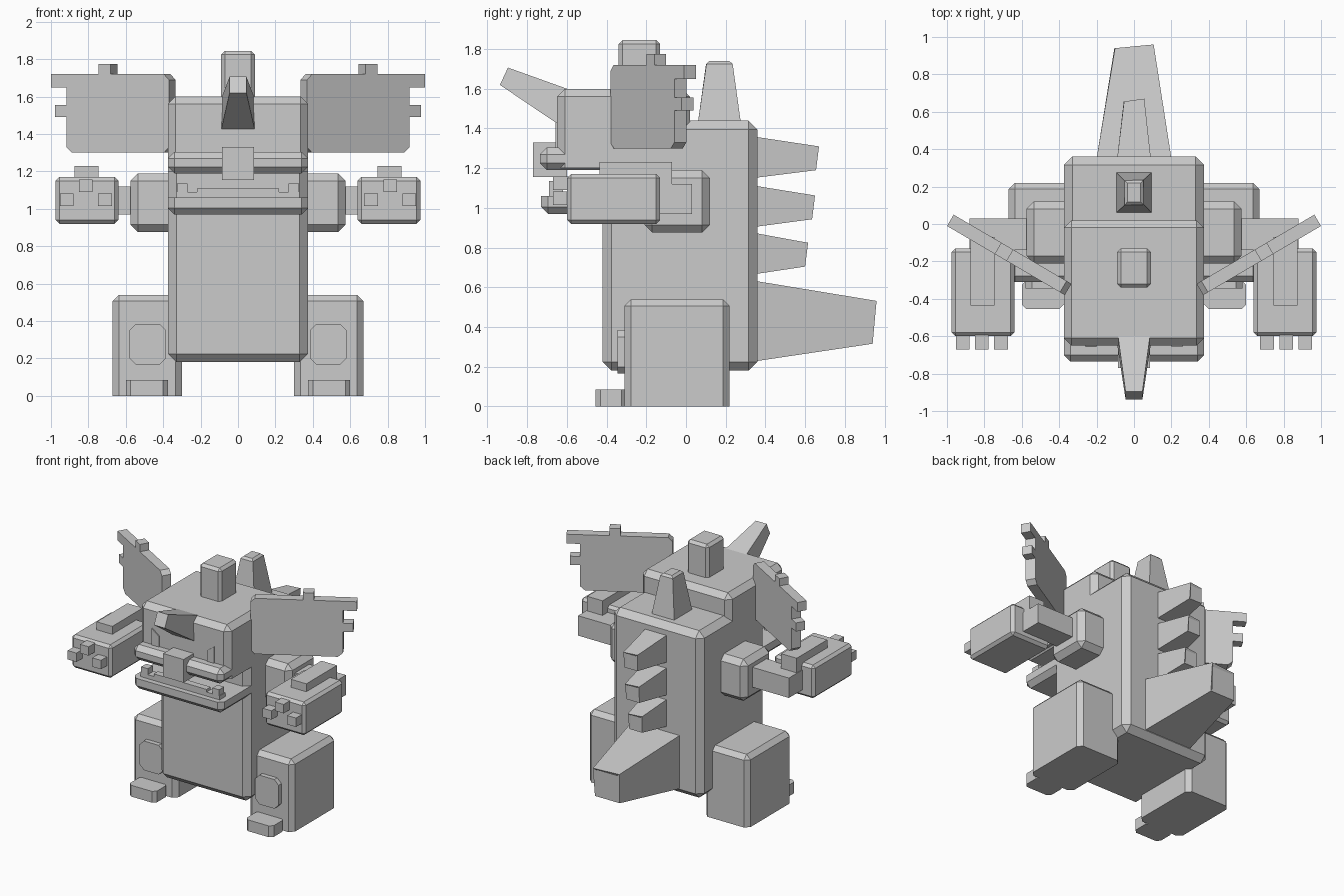
import bpy
import bmesh
from math import radians
from mathutils import Matrix, Vector

if "Cube" in bpy.data.objects:
    bpy.data.objects.remove(bpy.data.objects["Cube"], do_unlink=True)

grey = bpy.data.materials.new("plain_grey")
grey.use_nodes = True
colour = (0.6, 0.6, 0.6, 1)
grey.diffuse_color = colour
grey.node_tree.nodes["Principled BSDF"].inputs["Base Color"].default_value = colour


def finish(name, bm, pair=False):
    """Turn a bmesh into an object, or into a left and right pair."""
    bmesh.ops.recalc_face_normals(bm, faces=bm.faces)
    for side in ("left_", "right_") if pair else ("",):
        if side == "right_":
            bmesh.ops.scale(bm, vec=(-1, 1, 1), verts=bm.verts)
            bmesh.ops.reverse_faces(bm, faces=bm.faces)
        mesh = bpy.data.meshes.new(side + name)
        bm.to_mesh(mesh)
        mesh.materials.append(grey)
        bpy.context.collection.objects.link(bpy.data.objects.new(side + name, mesh))
    bm.free()


def chamfer(bm, width, rule=None):
    edges = [e for e in bm.edges if rule is None or rule(e)]
    bmesh.ops.bevel(bm, geom=edges, offset=width, segments=1, affect='EDGES')


def along(axis):
    return lambda e: abs((e.verts[0].co - e.verts[1].co).normalized()[axis]) > 0.9


def off_ground(e):
    return max(v.co.z for v in e.verts) > 0.01


def box(name, x, y, z, bevel=0, rule=None, pair=False):
    bm = bmesh.new()
    bmesh.ops.create_cube(bm, size=1)
    for v in bm.verts:
        v.co = [a + (b - a) * (c + 0.5) for (a, b), c in zip((x, y, z), v.co)]
    if bevel:
        chamfer(bm, bevel, rule)
    finish(name, bm, pair)


def spike(name, base, tip, across, base_size, tip_size, bevel=0.015):
    """Tapered block from base to tip; sizes are half widths on x and across."""
    bm = bmesh.new()
    bmesh.ops.create_cube(bm, size=2)
    across = Vector(across).normalized()
    ends = []
    for v in bm.verts:
        at_tip = v.co.z > 0
        centre, size = (tip, tip_size) if at_tip else (base, base_size)
        a, b = v.co.x, v.co.y
        v.co = Vector(centre) + Vector((a * size[0], 0, 0)) + across * b * size[1]
        if at_tip:
            ends.append(v)
    if bevel:
        chamfer(bm, bevel, lambda e: all(v in ends for v in e.verts))
    finish(name, bm)


def plate(name, outline, depth, matrix):
    """Outline in x and z, thickened towards +y, as a mirrored pair."""
    bm = bmesh.new()
    face = bm.faces.new([bm.verts.new((x, 0, z)) for x, z in outline])
    grown = bmesh.ops.extrude_face_region(bm, geom=[face])["geom"]
    moved = [g for g in grown if isinstance(g, bmesh.types.BMVert)]
    bmesh.ops.translate(bm, vec=(0, depth, 0), verts=moved)
    bmesh.ops.transform(bm, matrix=matrix, verts=bm.verts)
    finish(name, bm, True)


# Body and head
WIDE = (-0.375, 0.375)
box("body", WIDE, (-0.42, 0.36), (0.18, 1.44), 0.045)
box("head", WIDE, (-0.65, 0.02), (1.2, 1.6), 0.04,
    lambda e: max(v.co.z for v in e.verts) > 1.5)
box("upper_lip", WIDE, (-0.735, -0.4), (1.19, 1.305), 0.035, off_ground)
box("nose", (-0.085, 0.085), (-0.77, -0.6), (1.155, 1.33))
box("lower_jaw", WIDE, (-0.73, -0.3), (0.97, 1.06), 0.035,
    lambda e: not (along(0)(e) or along(1)(e)) or max(v.co.z for v in e.verts) < 1)

# Teeth and eyes
box("front_teeth", (-0.22, 0.22), (-0.69, -0.64), (1.05, 1.11))
box("side_teeth", (0.22, 0.33), (-0.69, -0.62), (1.05, 1.09), pair=True)
box("fang", (0.27, 0.325), (-0.69, -0.63), (1.05, 1.135), pair=True)
plate("eye", [(0.2, 1.3), (0.26, 1.3), (0.26, 1.43), (0.2, 1.385)], 0.009,
      Matrix.Translation((0, -0.658, 0)))

# Head crest and horn
box("head_crest", (-0.09, 0.09), (-0.34, -0.13), (1.55, 1.845), 0.02)
spike("nose_horn", (0, -0.605, 1.505), (0, -0.917, 1.663), (0, 0.42, 0.9),
      (0.09, 0.092), (0.045, 0.048), 0)

# Spines down the back and tail
spike("neck_spine", (0, 0.168, 1.43), (0, 0.168, 1.74), (0, 1, 0), (0.095, 0.108), (0.05, 0.065))
for number, (z, reach) in enumerate([(1.255, 0.655), (1.008, 0.635), (0.77, 0.6)], 1):
    spike(f"back_spine_{number}", (0, 0.35, z), (0, reach, z - 0.003), (0, 0, 1),
          (0.09, 0.103), (0.055, 0.06))
spike("tail", (0, 0.35, 0.43), (0, 0.94, 0.427), (0, 0, 1), (0.2, 0.202), (0.105, 0.108), 0.02)

# Notched ears, swept back
ear = [(0, 1.33), (0.03, 1.3), (0.6, 1.3), (0.635, 1.33), (0.635, 1.49),
       (0.705, 1.49), (0.705, 1.555), (0.635, 1.555), (0.635, 1.65), (0.73, 1.65),
       (0.73, 1.72), (0.435, 1.72), (0.435, 1.775), (0.36, 1.775), (0.36, 1.72),
       (0.03, 1.72), (0, 1.69)]
plate("ear", ear, 0.07,
      Matrix.Translation((0.37, -0.38, 0)) @ Matrix.Rotation(radians(30.4), 4, 'Z'))

# Arms
box("shoulder", (0.32, 0.575), (-0.21, 0.12), (0.875, 1.19), 0.04, pair=True)
box("forearm", (0.55, 0.88), (-0.14, 0.03), (0.97, 1.12), pair=True)
box("hand", (0.64, 0.975), (-0.6, -0.13), (0.92, 1.17), 0.02, pair=True)
box("hand_plate", (0.745, 0.875), (-0.435, -0.07), (1.12, 1.23), pair=True)
for finger, x, z in (("inner", 0.675, 1.015), ("middle", 0.777, 1.09), ("outer", 0.88, 1.015)):
    box(finger + "_finger", (x, x + 0.073), (-0.67, -0.59), (z, z + 0.067), pair=True)

# Legs
box("leg", (0.3, 0.67), (-0.31, 0.22), (0, 0.54), 0.033, off_ground, True)
box("knee_plate", (0.385, 0.58), (-0.345, -0.3), (0.165, 0.385), 0.035, along(1), True)
box("toe", (0.375, 0.6), (-0.455, -0.3), (0, 0.085), 0.025, along(2), True)
